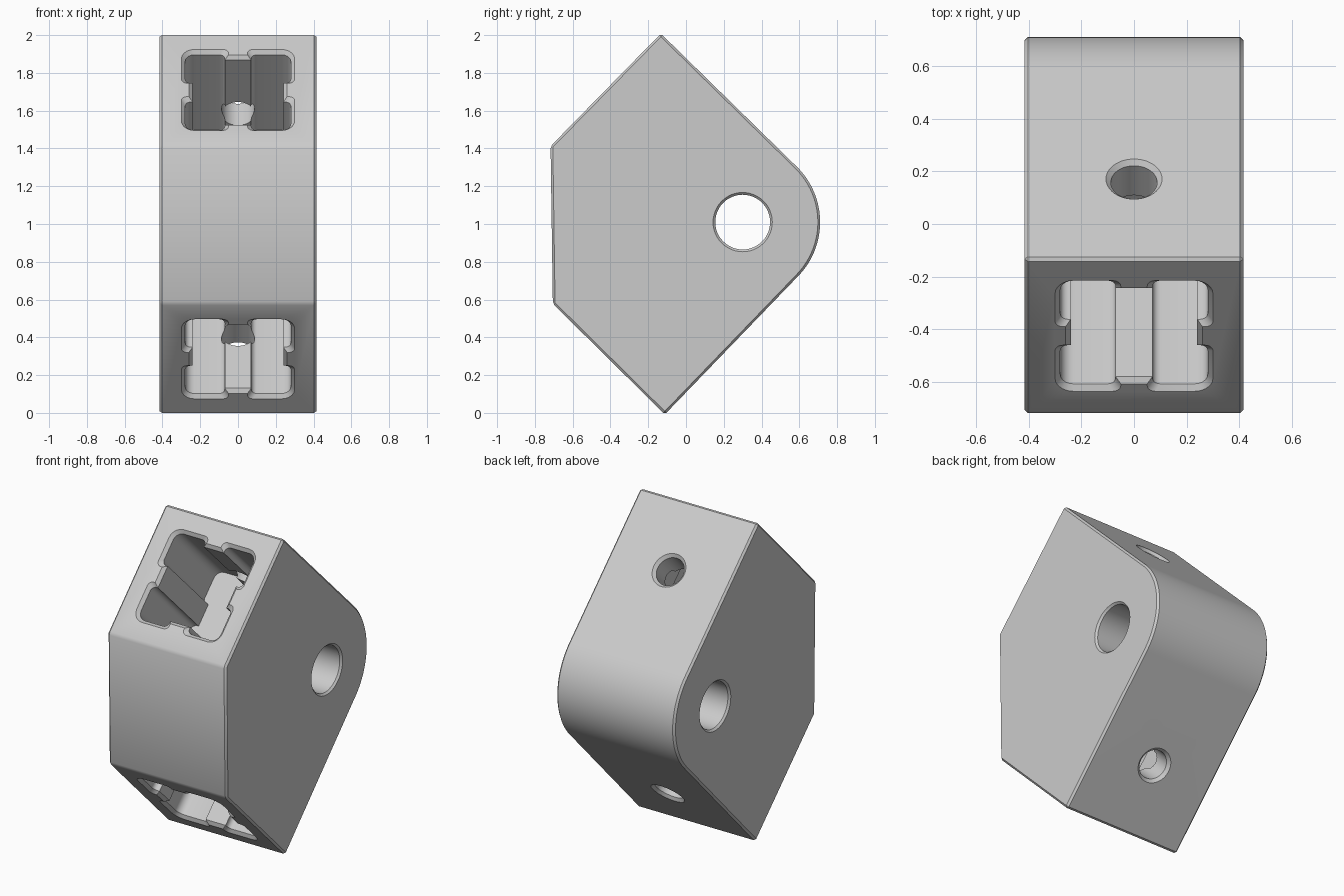
import bpy, bmesh, math
from mathutils import Vector

if "Cube" in bpy.data.objects:
    bpy.data.objects.remove(bpy.data.objects["Cube"])

HALF_W = 0.415      # half width of the block along x
CHAMFER = 0.012


def make_object(name, bm):
    bmesh.ops.recalc_face_normals(bm, faces=bm.faces[:])
    mesh = bpy.data.meshes.new(name)
    bm.to_mesh(mesh)
    bm.free()
    obj = bpy.data.objects.new(name, mesh)
    bpy.context.collection.objects.link(obj)
    return obj


def loft(name, sections):
    """Closed solid through rings that share one point count."""
    bm = bmesh.new()
    rings = [[bm.verts.new(p) for p in s] for s in sections]
    n = len(rings[0])
    for a, b in zip(rings, rings[1:]):
        for i in range(n):
            j = (i + 1) % n
            bm.faces.new((a[i], a[j], b[j], b[i]))
    bm.faces.new(rings[0])
    bm.faces.new(rings[-1])
    return make_object(name, bm)


def round_rod(name, origin, axis, u, v, stations, n=48):
    """Stepped round cutter; stations are (distance, radius)."""
    angles = [2 * math.pi * i / n for i in range(n)]
    return loft(name, [[origin + axis * d + (u * math.cos(a) + v * math.sin(a)) * r
                        for a in angles] for d, r in stations])


def fillet(prev, corner, nxt, r, n=5):
    """Arc points that round a right-angled corner."""
    p, c, q = Vector(prev), Vector(corner), Vector(nxt)
    d1, d2 = (p - c).normalized(), (q - c).normalized()
    centre = c + (d1 + d2) * r
    return [centre - d2 * r * math.cos(t) - d1 * r * math.sin(t)
            for t in (math.pi / 2 * i / n for i in range(n + 1))]


def socket_outline(g):
    """Square with a key in the middle of each side, grown by g."""
    half, key, kh = 0.28 + g, 0.24 + g, 0.07 - g
    a, b, c, d, e = (key, -kh), (half, -kh), (half, -half), (kh, -half), (kh, -key)
    quarter = [Vector(a)] + fillet(a, b, c, 0.03) + fillet(b, c, d, 0.05 + g)
    quarter += fillet(c, d, e, 0.03) + [Vector(e)]
    pts = []
    for k in range(4):
        for p in quarter:
            x, y = p
            for _ in range(k):
                x, y = y, -x
            pts.append((x, y))
    return pts


# Block side profile in (y, z)
pivot = Vector((0, 0.30, 1.01))
top, bottom = Vector((0, -0.133, 2.008)), Vector((0, -0.112, -0.008))
front_top, front_bottom = Vector((0, -0.717, 1.412)), Vector((0, -0.705, 0.578))
profile = [top, front_top, front_bottom, bottom]
a0, a1 = math.radians(-44.4), math.radians(46.2)
for i in range(33):
    a = a0 + (a1 - a0) * i / 32
    profile.append(pivot + Vector((0, math.cos(a), math.sin(a))) * 0.41)

X = Vector((1, 0, 0))
block = loft("bracket_block", [[p - X * HALF_W for p in profile],
                               [p + X * HALF_W for p in profile]])

# Small chamfer on every sharp outer edge
bm = bmesh.new()
bm.from_mesh(block.data)
sharp = [e for e in bm.edges if e.calc_face_angle() > math.radians(30)]
bmesh.ops.bevel(bm, geom=sharp, offset=CHAMFER, segments=1, affect='EDGES',
                clamp_overlap=True)
bm.to_mesh(block.data)
bm.free()

# Pivot bore with chamfered rims
w = HALF_W
cutters = [round_rod("pivot_bore", pivot, X, Vector((0, 1, 0)), Vector((0, 0, 1)),
                     [(-w - 0.02, 0.177), (-w + 0.012, 0.145),
                      (w - 0.012, 0.145), (w + 0.02, 0.177)])]

# Keyed sockets and the screw holes that meet them
arc_ends = {"upper": profile[-1], "lower": profile[4]}
for side, apex, corner in (("upper", top, front_top), ("lower", bottom, front_bottom)):
    t = (apex - corner).normalized()
    inward = Vector((0, t.z, -t.y))
    if inward.y < 0:
        inward = -inward
    centre = (apex + corner) / 2
    rings = [[centre + X * p[0] + t * p[1] + inward * depth for p in socket_outline(g)]
             for depth, g in ((-0.02, 0.04), (0.02, 0.0), (0.59, 0.0))]
    cutters.append(loft(side + "_socket", rings))

    edge = (arc_ends[side] - apex).normalized()
    hole_dir = Vector((0, edge.z, -edge.y))
    if hole_dir.y > 0:
        hole_dir = -hole_dir
    cutters.append(round_rod(side + "_screw_hole", apex + edge * 0.425, hole_dir, X, edge,
                             [(-0.02, 0.127), (0.018, 0.088), (0.32, 0.088)]))

bpy.context.view_layer.objects.active = block
block.select_set(True)
for cutter in cutters:
    mod = block.modifiers.new(cutter.name, 'BOOLEAN')
    mod.operation = 'DIFFERENCE'
    mod.solver = 'EXACT'
    mod.object = cutter
    bpy.ops.object.modifier_apply(modifier=mod.name)
    bpy.data.objects.remove(cutter, do_unlink=True)

# One plain grey for the whole part
grey = bpy.data.materials.new("light_grey")
grey.diffuse_color = (0.6, 0.6, 0.6, 1)
grey.use_nodes = True
grey.node_tree.nodes["Principled BSDF"].inputs["Base Color"].default_value = grey.diffuse_color
block.data.materials.clear()
block.data.materials.append(grey)
bpy.ops.object.shade_smooth_by_angle(angle=math.radians(25))
